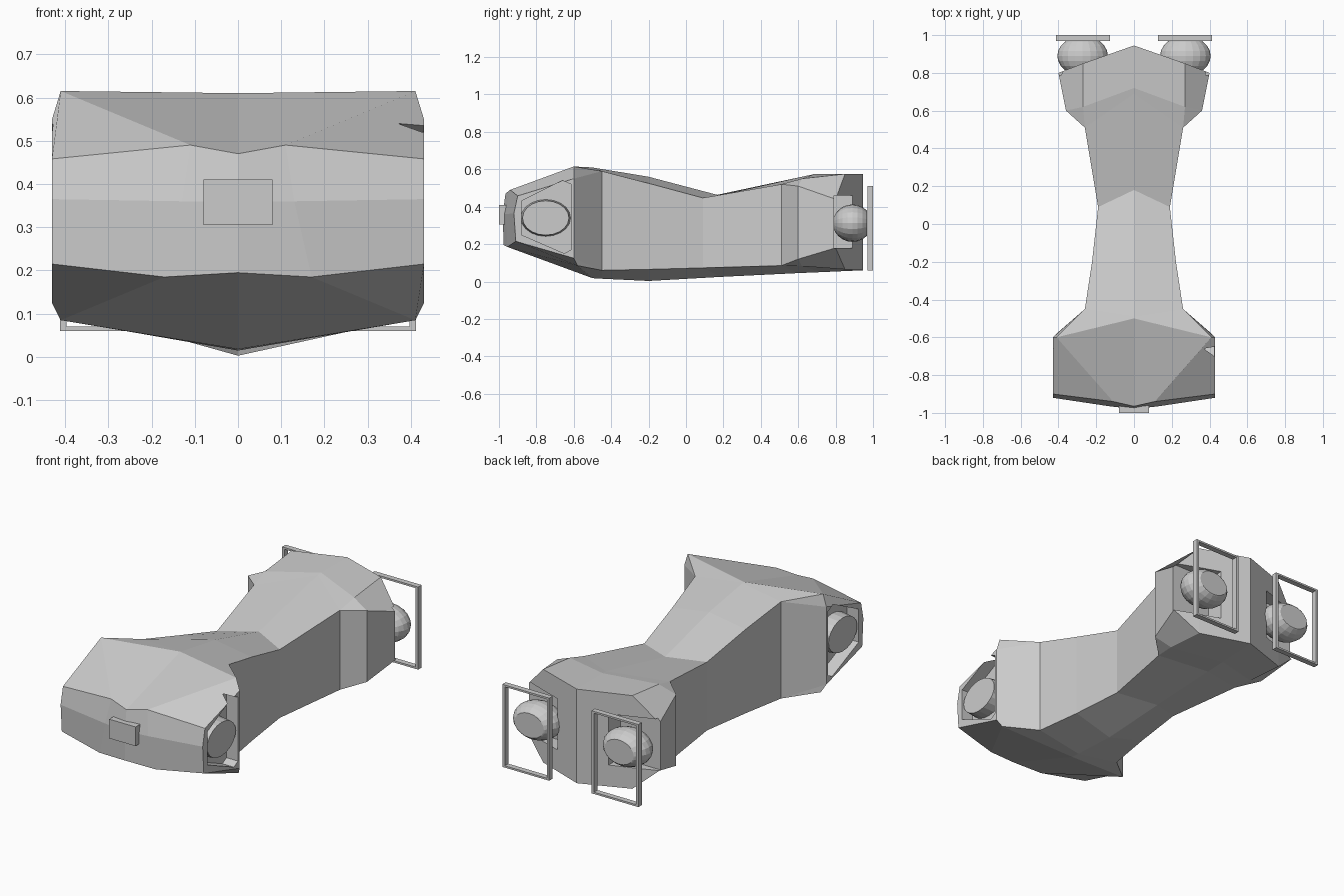
import bpy, bmesh
from math import radians
from mathutils import Matrix

if "Cube" in bpy.data.objects:
    bpy.data.objects.remove(bpy.data.objects["Cube"])


def finish(name, bm):
    bmesh.ops.remove_doubles(bm, verts=bm.verts, dist=0.0005)
    bmesh.ops.recalc_face_normals(bm, faces=bm.faces)
    mesh = bpy.data.meshes.new(name)
    bm.to_mesh(mesh)
    bm.free()
    ob = bpy.data.objects.new(name, mesh)
    bpy.context.collection.objects.link(ob)
    return ob


def loft(name, sections):
    """Each section is a right half from top centre to bottom centre."""
    bm = bmesh.new()
    rings = []
    for half in sections:
        ring = half + [(-x, y, z) for x, y, z in half[-2:0:-1]]
        rings.append([bm.verts.new(p) for p in ring])
    n = len(rings[0])
    for a, b in zip(rings, rings[1:]):
        for i in range(n):
            j = (i + 1) % n
            bm.faces.new((a[i], a[j], b[j], b[i]))
    return finish(name, bm)


def box(name, x0, x1, y0, y1, z0, z1):
    bm = bmesh.new()
    bmesh.ops.create_cube(bm, size=1)
    for v in bm.verts:
        v.co = ((x0 + x1) / 2 + v.co.x * (x1 - x0),
                (y0 + y1) / 2 + v.co.y * (y1 - y0),
                (z0 + z1) / 2 + v.co.z * (z1 - z0))
    return finish(name, bm)


def prism_x(name, yz, x0, x1):
    bm = bmesh.new()
    f = bm.faces.new([bm.verts.new((x0, y, z)) for y, z in yz])
    ext = bmesh.ops.extrude_face_region(bm, geom=[f])["geom"]
    for v in ext:
        if isinstance(v, bmesh.types.BMVert):
            v.co.x = x1
    return finish(name, bm)


def cut(target, cutter):
    m = target.modifiers.new("cut", 'BOOLEAN')
    m.operation, m.solver, m.object = 'DIFFERENCE', 'EXACT', cutter
    bpy.context.view_layer.objects.active = target
    bpy.ops.object.modifier_apply(modifier=m.name)
    bpy.data.objects.remove(cutter)


def box_half(yc, yt, zc, xe, zt, zb, yb, zbc):
    # rectangular neck section with ridged top and keel
    return [(0, yc, zc), (xe, yt, zt), (xe, yt, zt), (xe, yt, zb), (xe, yt, zb), (0, yb, zbc)]


def crease(c, m, s):
    return [c, m, s, s, m, c]


# Hull: broad head, pinched neck, flared tail
hull = loft("hull", [
    crease((0, -.98, .36), (.13, -.965, .36), (.43, -.92, .365)),
    [(0, -.965, .47), (.11, -.94, .49), (.43, -.90, .458),
     (.43, -.91, .215), (.17, -.955, .185), (0, -.975, .195)],
    [(0, -.5, .61), (.41, -.6, .615), (.43, -.6, .55),
     (.43, -.6, .125), (.41, -.58, .085), (0, -.5, .018)],
    box_half(-.49, -.45, .608, .26, .59, .06, -.45, .015),
    box_half(-.2, -.2, .56, .222, .525, .065, -.2, .003),
    box_half(.18, .09, .46, .19, .447, .073, .19, .025),
    box_half(.69, .51, .575, .26, .52, .085, .6, .045),
    [(0, .72, .576), (.27, .62, .55), (.36, .6, .51),
     (.36, .6, .12), (.27, .62, .082), (0, .72, .05)],
    [(0, .945, .575), (.27, .85, .575), (.4, .8, .44),
     (.4, .8, .18), (.27, .85, .065), (0, .945, .06)],
    crease((0, .945, .31), (.27, .85, .31), (.402, .8, .31)),
])

# Side pockets in the head and engine bays in the tail
pocket = [(-.88, .43), (-.66, .54), (-.615, .52), (-.615, .17), (-.65, .15), (-.88, .25)]
for s in (1, -1):
    cut(hull, prism_x("pocket_cutter", pocket, s * .36, s * .5))
    a, b = sorted((s * .155, s * .5))
    cut(hull, box("bay_cutter", a, b, .79, 1.1, .18, .46))

# Nose block
box("nose_block", -.08, .08, -1.0, -.9, .305, .41)

for s, side in ((1, "right"), (-1, "left")):
    # Oval lamp in the head pocket
    bm = bmesh.new()
    bmesh.ops.create_cone(bm, cap_ends=True, segments=20, radius1=1, radius2=.92, depth=1)
    bm.transform(Matrix.Translation((s * .385, -.75, .34))
                 @ Matrix.Diagonal((.08, .135, .1, 1))
                 @ Matrix.Rotation(radians(90 * s), 4, 'Y'))
    finish("side_lamp_" + side, bm)

    # Engine bulb with a flattened rear
    bm = bmesh.new()
    bmesh.ops.create_uvsphere(bm, u_segments=20, v_segments=12, radius=1)
    bm.transform(Matrix.Translation((s * .272, .89, .312))
                 @ Matrix.Diagonal((.134, .105, .1, 1))
                 @ Matrix.Rotation(radians(90), 4, 'X'))
    geom = bm.verts[:] + bm.edges[:] + bm.faces[:]
    bmesh.ops.bisect_plane(bm, geom=geom, plane_co=(0, .968, 0),
                           plane_no=(0, 1, 0), clear_outer=True)
    bmesh.ops.holes_fill(bm, edges=[e for e in bm.edges if e.is_boundary])
    finish("engine_bulb_" + side, bm)

    # Thin rectangular frame behind the engine
    x0, x1 = sorted((s * .128, s * .412))
    frame = box("engine_frame_" + side, x0, x1, .97, 1.0, .06, .512)
    cut(frame, box("frame_cutter", x0 + .015, x1 - .015, .9, 1.1, .07, .502))
